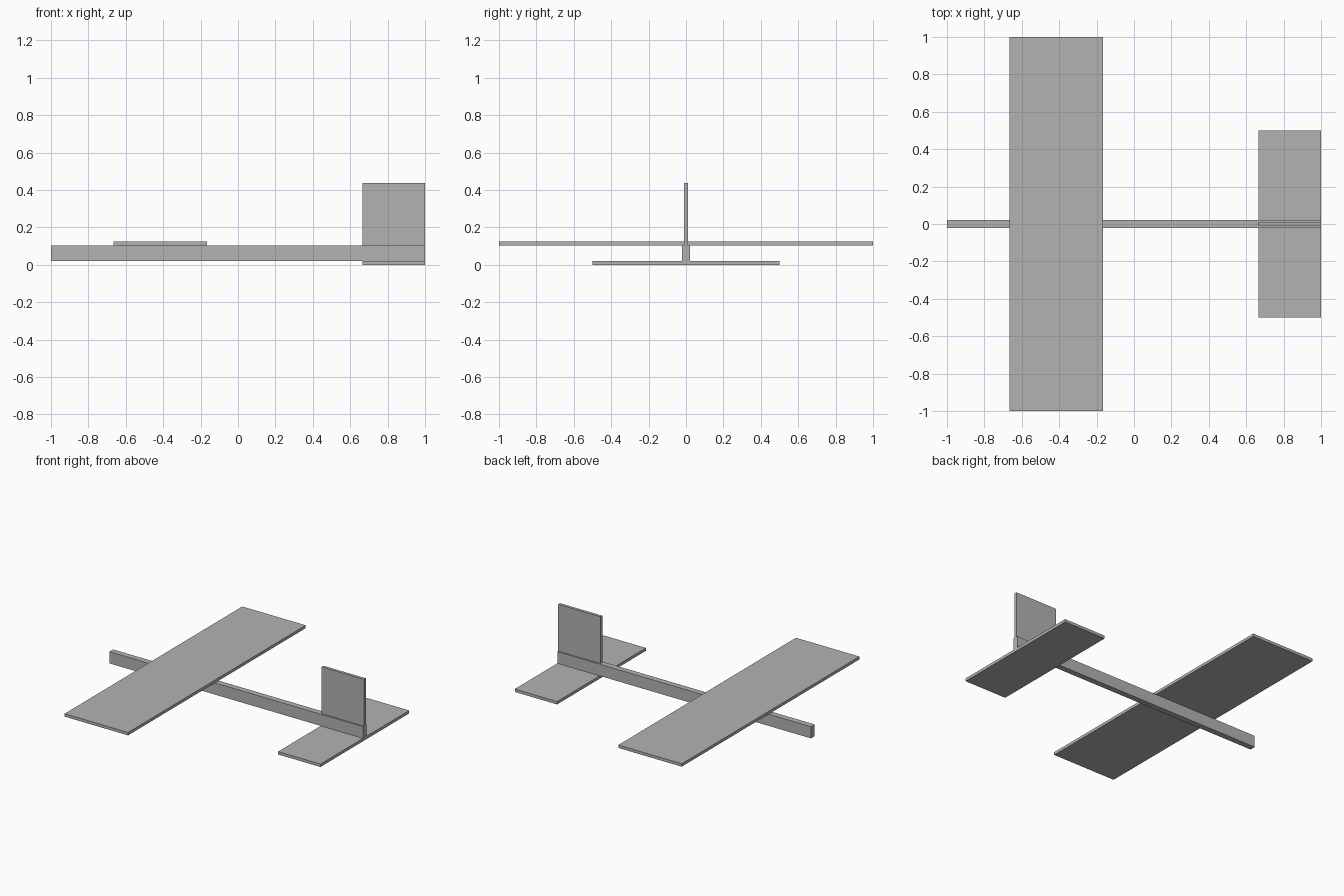
import bpy

# Remove the default cube
cube = bpy.data.objects.get("Cube")
if cube:
    bpy.data.objects.remove(cube, do_unlink=True)

INCH = 2 / 24  # the fuselage is 24 units long
SHEET = 0.25   # thickness of the flat panels

# One plain grey for the whole glider
GREY = (0.45, 0.45, 0.45, 1)
grey = bpy.data.materials.new("plain grey")
grey.use_nodes = True
grey.diffuse_color = GREY
shader = next(n for n in grey.node_tree.nodes if n.type == 'BSDF_PRINCIPLED')
shader.inputs["Base Color"].default_value = GREY


def board(name, start, length, width, bottom, height):
    """Flat-faced board centred on y, placed by its nose end and underside."""
    bpy.ops.mesh.primitive_cube_add(size=1)
    obj = bpy.context.object
    obj.name = obj.data.name = name
    size = (length * INCH, width * INCH, height * INCH)
    centre = ((start + length / 2) * INCH, 0, (bottom + height / 2) * INCH)
    for v in obj.data.vertices:
        v.co = [c * s + p for c, s, p in zip(v.co, size, centre)]
    obj.data.materials.append(grey)
    return obj


# Fuselage stick rests on the tailplane, with the wing and fin on top of it
deck = SHEET + 1
board("fuselage", -12, 24, 0.5, SHEET, 1)
board("main_wing", -8, 6, 24, deck, SHEET)
board("tailplane", 8, 4, 12, 0, SHEET)
board("tail_fin", 8, 4, SHEET, deck, 4)
